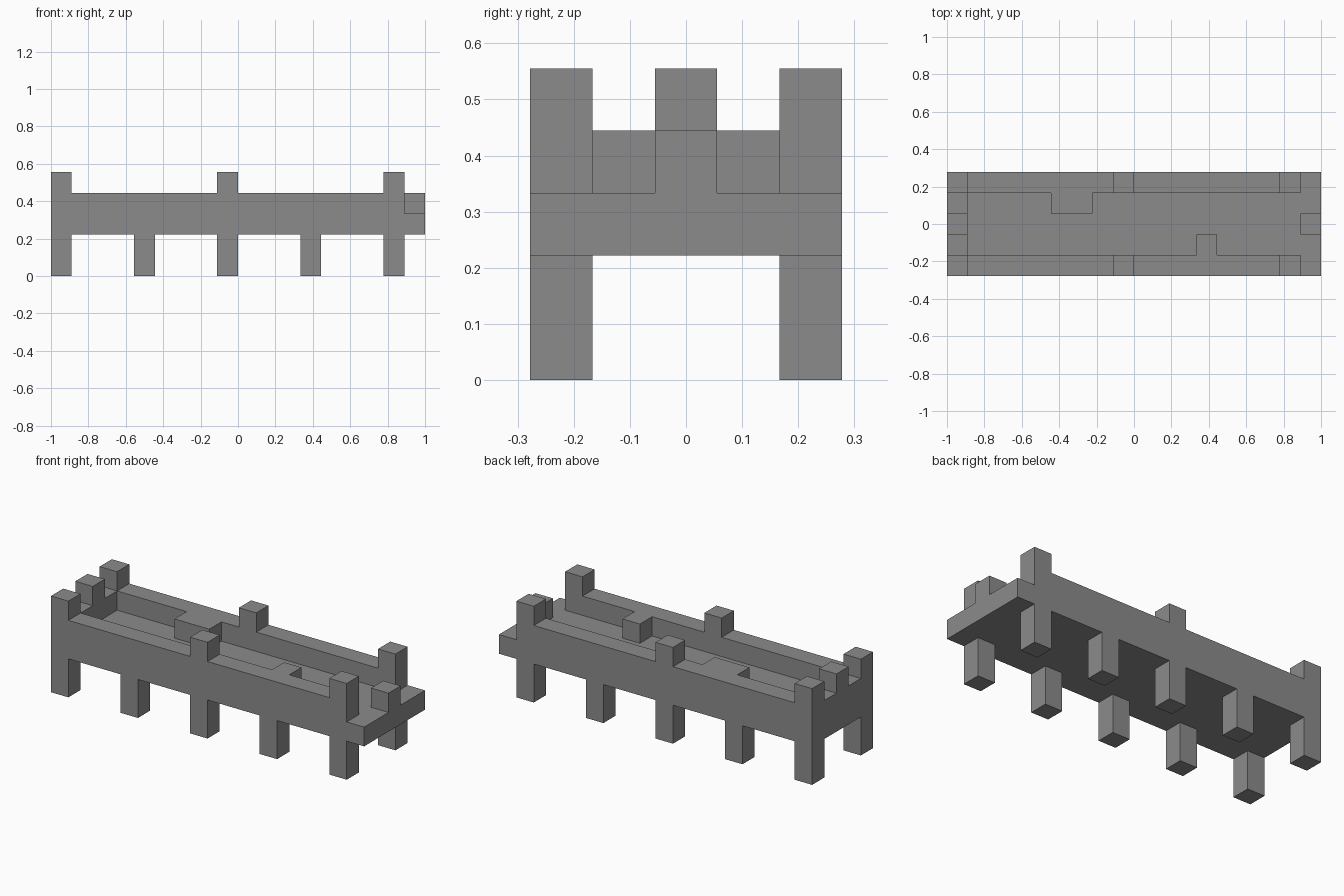
import bpy
import bmesh
from mathutils import Vector

UNIT = 1 / 9                      # side of one building block
ORIGIN = Vector((-9, -2.5, 0))    # grid corner, in blocks

cube = bpy.data.objects.get("Cube")
if cube:
    bpy.data.objects.remove(cube, do_unlink=True)

grey = bpy.data.materials.new("stone_grey")
grey.use_nodes = True
colour = (0.26, 0.26, 0.26, 1)
grey.diffuse_color = colour
grey.node_tree.nodes["Principled BSDF"].inputs["Base Color"].default_value = colour

parts = {}


def block(name, corner, size=(1, 1, 1)):
    """Reserve the grid cells of one box-shaped part."""
    x, y, z = corner
    parts[name] = {(x + i, y + j, z + k)
                   for i in range(size[0]) for j in range(size[1]) for k in range(size[2])}


def build(name, cells, filled):
    """Make the outer faces of a part, leaving out those buried in its neighbours."""
    bm = bmesh.new()
    for cell in cells:
        centre = Vector(cell) + Vector((0.5, 0.5, 0.5))
        for axis in range(3):
            for sign in (-1, 1):
                n = Vector((0, 0, 0))
                n[axis] = sign
                if tuple(int(c + d) for c, d in zip(cell, n)) in filled:
                    continue
                u = Vector((0, 0, 0))
                u[(axis + 1) % 3] = 1
                v = n.cross(u)
                corners = [centre + (n + a * u + b * v) / 2
                           for a, b in ((-1, -1), (1, -1), (1, 1), (-1, 1))]
                bm.faces.new([bm.verts.new((p + ORIGIN) * UNIT) for p in corners])
    bmesh.ops.remove_doubles(bm, verts=bm.verts, dist=0.001)
    bmesh.ops.dissolve_limit(bm, angle_limit=0.01, verts=bm.verts, edges=bm.edges)
    mesh = bpy.data.meshes.new(name)
    bm.to_mesh(mesh)
    bm.free()
    mesh.materials.append(grey)
    bpy.context.collection.objects.link(bpy.data.objects.new(name, mesh))


# Deck and the walls around it
block("deck", (0, 0, 2), (18, 5, 1))
block("end_wall", (0, 1, 3), (1, 3, 1))

for side, y in (("front", 0), ("back", 4)):
    block(side + "_wall", (0, y, 3), (17, 1, 1))
    # Legs below and posts above
    for n, x in enumerate((0, 4, 8, 12, 16), 1):
        block(f"{side}_leg_{n}", (x, y, 0), (1, 1, 2))
    for n, x in enumerate((0, 8, 16), 1):
        block(f"{side}_post_{n}", (x, y, 4))

# Middle post on the closed end, stop on the open end, blocks on the deck
block("end_post", (0, 2, 4))
block("open_end_stop", (17, 2, 3))
block("back_deck_block", (5, 3, 3), (2, 1, 1))
block("front_deck_block", (12, 1, 3))

filled = set().union(*parts.values())
for name, cells in parts.items():
    build(name, cells, filled)
